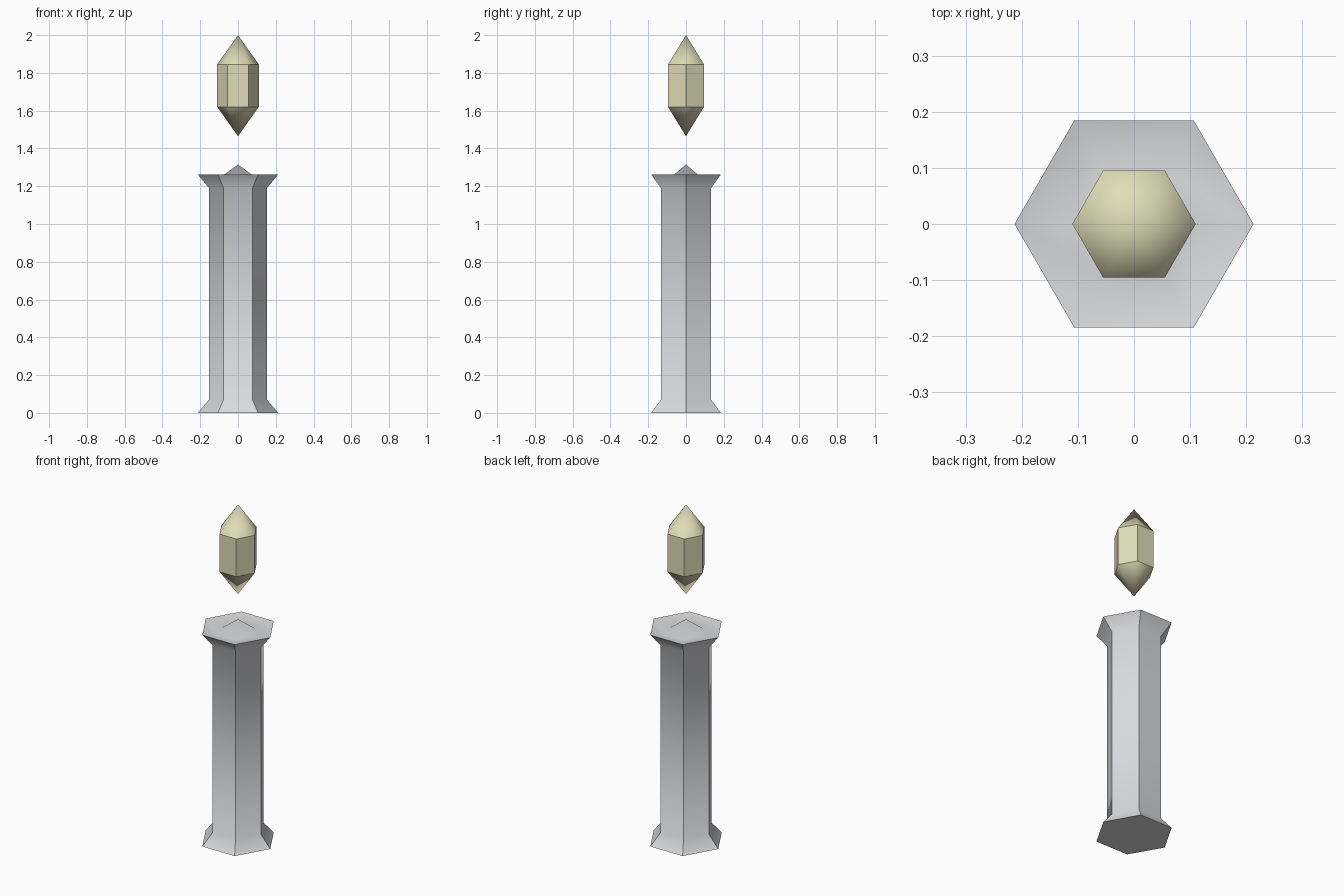
import bpy, bmesh, math

if "Cube" in bpy.data.objects:
    bpy.data.objects.remove(bpy.data.objects["Cube"])

SIDES = 6


def material(name, color):
    m = bpy.data.materials.new(name)
    m.diffuse_color = (*color, 1.0)
    m.use_nodes = True
    m.node_tree.nodes["Principled BSDF"].inputs["Base Color"].default_value = m.diffuse_color
    return m


def hex_lathe(name, profile, mat, flat_bands, sharp_rings, sharp_sides):
    """Turn a (radius, z) profile into a six-sided solid; radius 0 makes a point.
    flat_bands: bands shaded flat, sharp_rings: hard rims,
    sharp_sides: bands whose upright edges are hard."""
    bm = bmesh.new()
    rings = []
    for r, z in profile:
        if r == 0:
            rings.append([bm.verts.new((0, 0, z))])
        else:
            rings.append([bm.verts.new((r * math.cos(i * math.tau / SIDES),
                                        r * math.sin(i * math.tau / SIDES), z))
                          for i in range(SIDES)])
    for b, (lo, hi) in enumerate(zip(rings, rings[1:])):
        for i in range(SIDES):
            j = (i + 1) % SIDES
            quad = [lo[i % len(lo)], lo[j % len(lo)], hi[j % len(hi)], hi[i % len(hi)]]
            face = bm.faces.new(list(dict.fromkeys(quad)))
            face.smooth = b not in flat_bands
            if b in sharp_sides:
                bm.edges.get((lo[i % len(lo)], hi[i % len(hi)])).smooth = False
    for k in sharp_rings:
        for i in range(SIDES):
            bm.edges.get((rings[k][i], rings[k][(i + 1) % SIDES])).smooth = False
    # close an open bottom
    if len(rings[0]) > 1:
        bm.faces.new(rings[0][::-1]).smooth = False
    mesh = bpy.data.meshes.new(name)
    bm.to_mesh(mesh)
    bm.free()
    mesh.materials.append(mat)
    ob = bpy.data.objects.new(name, mesh)
    bpy.context.collection.objects.link(ob)
    return ob


stone = material("pale_grey_stone", (0.70, 0.71, 0.73))
glow = material("pale_yellow_crystal", (0.745, 0.716, 0.479))

# Pillar: flared foot, shaft, flared head, dished top with a small point
hex_lathe("pillar",
          [(0.213, 0.0), (0.153, 0.07), (0.153, 1.19), (0.213, 1.262),
           (0.105, 1.238), (0, 1.315)],
          stone, flat_bands=(), sharp_rings=(0, 3), sharp_sides=(0, 1, 2))

# Floating crystal: flat-sided body with a smooth point at each end
hex_lathe("crystal",
          [(0, 1.465), (0.11, 1.62), (0.11, 1.845), (0, 2.0)],
          glow, flat_bands=(1,), sharp_rings=(1, 2), sharp_sides=(1,))
